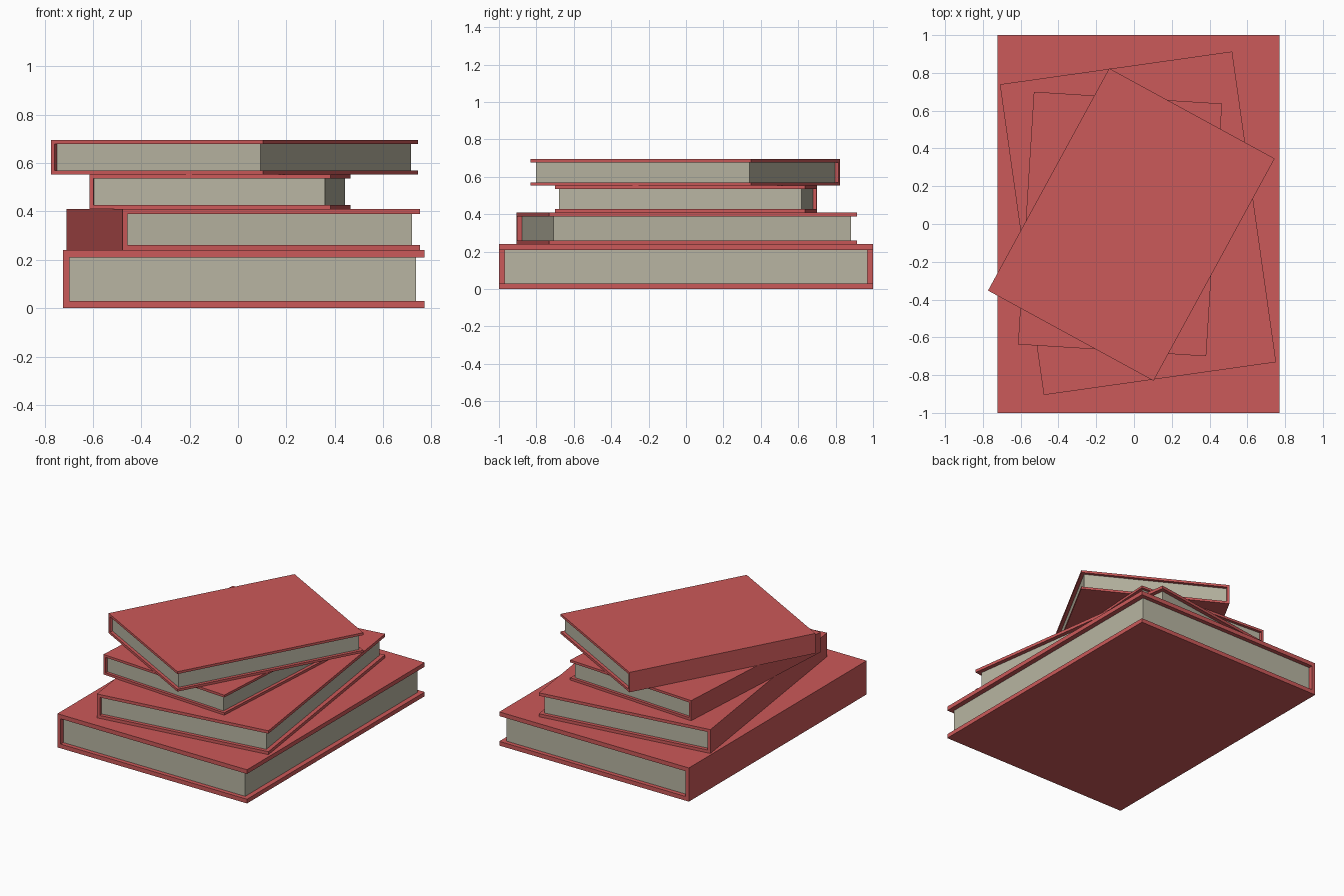
import bpy, bmesh
from math import radians

if "Cube" in bpy.data.objects:
    bpy.data.objects.remove(bpy.data.objects["Cube"])


def material(name, color):
    m = bpy.data.materials.new(name)
    m.diffuse_color = color
    m.use_nodes = True
    m.node_tree.nodes["Principled BSDF"].inputs["Base Color"].default_value = m.diffuse_color
    return m


red = material("cover_red", (0.6, 0.1, 0.1, 1))
cream = material("page_cream", (0.48, 0.46, 0.36, 1))


def extrude_profile(name, profile, length, mat, loc, angle):
    """Extrude an x-z profile along y, centred, then place and turn it."""
    bm = bmesh.new()
    face = bm.faces.new([bm.verts.new((x, -length / 2, z)) for x, z in profile])
    ext = bmesh.ops.extrude_face_region(bm, geom=[face])
    verts = [v for v in ext["geom"] if isinstance(v, bmesh.types.BMVert)]
    bmesh.ops.translate(bm, vec=(0, length, 0), verts=verts)
    bmesh.ops.recalc_face_normals(bm, faces=bm.faces)
    me = bpy.data.meshes.new(name)
    bm.to_mesh(me)
    bm.free()
    me.materials.append(mat)
    ob = bpy.data.objects.new(name, me)
    ob.location = loc
    ob.rotation_euler.z = radians(angle)
    bpy.context.collection.objects.link(ob)
    return ob


def book(label, x, y, z, width, depth, height, board, spine, inset_x, inset_y, angle):
    w, h, t = width / 2, height, board
    left = -w + spine
    # C-shaped cover: two boards joined by the spine on the left
    cover = [(-w, 0), (w, 0), (w, t), (left, t), (left, h - t),
             (w, h - t), (w, h), (-w, h)]
    extrude_profile(label + "_cover", cover, depth, red, (x, y, z), angle)
    # Page block, set back from the cover edges
    right = w - inset_x
    pages = [(left, t), (right, t), (right, h - t), (left, h - t)]
    extrude_profile(label + "_pages", pages, depth - 2 * inset_y, cream, (x, y, z), angle)


# Stack from bottom to top
book("bottom_book", 0.024, 0, 0, 1.494, 2.0, 0.24, 0.03, 0.026, 0.035, 0.03, 0)
book("second_book", 0.021, 0.004, 0.24, 1.242, 1.661, 0.17, 0.021, 0.021, 0.029, 0.026, 8.05)
book("third_book", -0.074, 0.0, 0.41, 0.998, 1.340, 0.143, 0.017, 0.017, 0.023, 0.02, -3.6)
book("top_book", -0.014, -0.003, 0.553, 0.998, 1.340, 0.142, 0.017, 0.017, 0.023, 0.021, -28.6)
